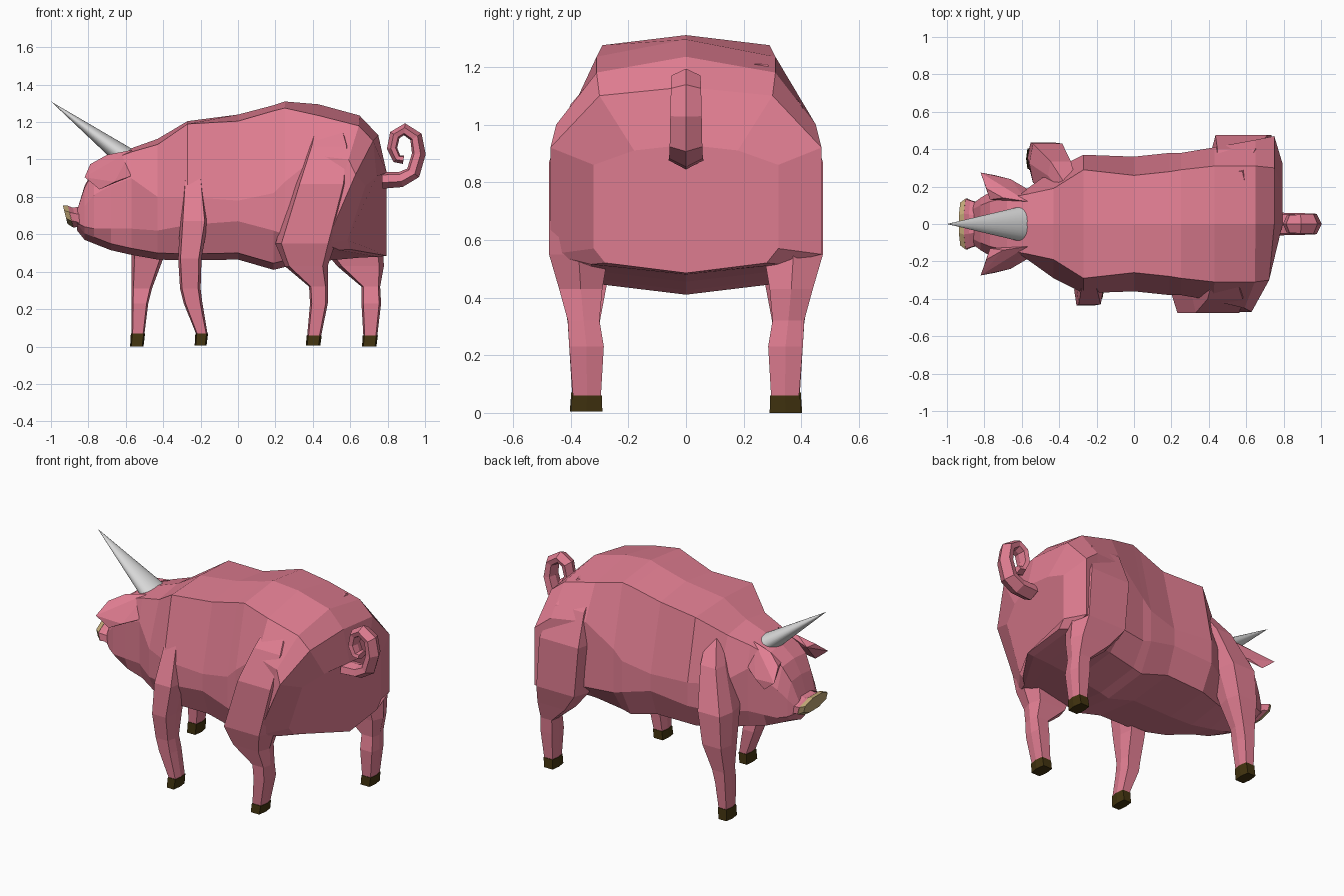
import bpy, bmesh, math
from mathutils import Vector


def material(name, rgb):
    m = bpy.data.materials.new(name)
    m.diffuse_color = (*rgb, 1)
    return m


PINK = material("pink skin", (0.76, 0.21, 0.29))
BROWN = material("dark brown hoof", (0.055, 0.034, 0.005))
TAN = material("tan snout", (0.52, 0.38, 0.18))
GREY = material("pale grey horn", (0.70, 0.70, 0.70))


def finish(bm, name, mat):
    bmesh.ops.recalc_face_normals(bm, faces=bm.faces[:])
    me = bpy.data.meshes.new(name)
    bm.to_mesh(me)
    bm.free()
    me.materials.append(mat)
    ob = bpy.data.objects.new(name, me)
    bpy.context.collection.objects.link(ob)
    return ob


def loft(name, rings, mat):
    """Skin a list of equal-length point rings, capped at both ends."""
    bm = bmesh.new()
    vs = [[bm.verts.new(p) for p in r] for r in rings]
    n = len(vs[0])
    for a, b in zip(vs, vs[1:]):
        for i in range(n):
            j = (i + 1) % n
            bm.faces.new((a[i], a[j], b[j], b[i]))
    bm.faces.new(vs[0])
    bm.faces.new(vs[-1])
    return finish(bm, name, mat)


# Body and head: x, top z, ridge width/z, side width, upper/lower side z, belly width, bottom z
stations = [
    (-0.86, 0.73, 0.08, 0.73, 0.11, 0.70, 0.66, 0.08, 0.62),
    (-0.82, 0.86, 0.10, 0.85, 0.14, 0.75, 0.64, 0.11, 0.57),
    (-0.77, 0.95, 0.12, 0.94, 0.17, 0.81, 0.63, 0.13, 0.55),
    (-0.68, 1.02, 0.14, 1.00, 0.18, 0.86, 0.63, 0.15, 0.515),
    (-0.57, 1.06, 0.16, 1.04, 0.19, 0.90, 0.63, 0.16, 0.49),
    (-0.43, 1.11, 0.19, 1.08, 0.29, 0.80, 0.62, 0.23, 0.465),
    (-0.27, 1.205, 0.29, 1.19, 0.37, 0.80, 0.65, 0.29, 0.46),
    (0.00, 1.24, 0.26, 1.205, 0.36, 0.78, 0.67, 0.30, 0.465),
    (0.19, 1.29, 0.28, 1.26, 0.38, 0.82, 0.62, 0.29, 0.41),
    (0.25, 1.31, 0.29, 1.275, 0.38, 0.88, 0.60, 0.29, 0.425),
    (0.43, 1.295, 0.31, 1.235, 0.41, 1.02, 0.60, 0.30, 0.455),
    (0.65, 1.235, 0.31, 1.18, 0.45, 1.00, 0.55, 0.33, 0.475),
    (0.75, 1.13, 0.30, 1.10, 0.47, 0.92, 0.55, 0.33, 0.48),
    (0.795, 0.93, 0.18, 0.91, 0.32, 0.86, 0.57, 0.28, 0.485),
]


def skew(x, y, z):
    """Pull the rump forward on the side whose hind leg steps forward."""
    if y < 0 and x > 0.4:
        x -= max(0, 1.2 - z) * -y * (x - 0.4) / 0.38
    return Vector((x, y, z))


rings = []
for x, zt, w1, z1, w, zu, zl, wb, zb in stations:
    half = [(w1, z1), (w, zu), (w, zl), (wb, zb + 0.035)]
    rings.append([skew(x, 0, zt)] + [skew(x, y, z) for y, z in half]
                 + [skew(x, 0, zb)] + [skew(x, -y, z) for y, z in reversed(half)])
loft("body", rings, PINK)


# Legs: six-sided rings of z, front x, back x, inner y, outer y
def leg_ring(s, z, xf, xb, yi, yo):
    d, m = xb - xf, (yi + yo) / 2
    return [Vector((xf + f * d, s * y, z)) for f, y in
            ((0, m), (0.1, yo), (0.88, yo), (1, m), (0.9, yi), (0.1, yi))]


def leg(name, s, table):
    rs = [leg_ring(s, *r) for r in table]
    loft(name, rs, PINK)
    _, xf, xb, yi, yo = table[-1]
    top = leg_ring(s, table[-1][0], xf - 0.003, xb + 0.003, yi - 0.003, yo + 0.003)
    loft(name + "_hoof", [top, leg_ring(s, 0.0 if s > 0 else 0.005, xf - 0.007, xb - 0.005,
                                        yi - 0.005, yo + 0.008)], BROWN)


hind_y = [(0.10, 0.28), (0.20, 0.40), (0.20, 0.475), (0.27, 0.475), (0.29, 0.44),
          (0.30, 0.41), (0.285, 0.405), (0.295, 0.392)]
hind_z = [1.21, 1.07, 0.87, 0.55, 0.43, 0.32, 0.23, 0.06]
near_x = [(0.41, 0.56), (0.37, 0.61), (0.30, 0.60), (0.20, 0.52), (0.25, 0.48),
          (0.38, 0.48), (0.385, 0.48), (0.37, 0.445)]
far_x = [(0.43, 0.60), (0.42, 0.68), (0.40, 0.755), (0.43, 0.775), (0.53, 0.78),
         (0.66, 0.76), (0.66, 0.765), (0.67, 0.745)]
for side, name, xs in ((-1, "hind_leg_right", near_x), (1, "hind_leg_left", far_x)):
    leg(name, side, [(z, *x, *y) for z, x, y in zip(hind_z, xs, hind_y)])

fore_y = [(0.12, 0.22), (0.18, 0.335), (0.22, 0.43), (0.27, 0.435), (0.30, 0.41),
          (0.29, 0.405), (0.30, 0.395)]
fore_z = [1.08, 0.92, 0.67, 0.47, 0.31, 0.23, 0.07]
near_x = [(-0.28, -0.22), (-0.29, -0.19), (-0.31, -0.16), (-0.32, -0.195),
          (-0.31, -0.20), (-0.29, -0.19), (-0.225, -0.163)]
far_x = [(-0.38, -0.30), (-0.46, -0.32), (-0.56, -0.36), (-0.57, -0.40),
         (-0.57, -0.46), (-0.57, -0.48), (-0.57, -0.50)]
for side, name, xs in ((-1, "front_leg_right", near_x), (1, "front_leg_left", far_x)):
    leg(name, side, [(z, *x, *y) for z, x, y in zip(fore_z, xs, fore_y)])


# Snout and its tan end plate
def snout_ring(x, z, ry, rz):
    pts = []
    for k in range(8):
        a = math.pi / 8 + k * math.pi / 4
        dz = rz * math.sin(a) * 1.08
        pts.append(Vector((x - 0.25 * dz, ry * math.cos(a) * 1.08, z + dz)))
    return pts


loft("snout", [snout_ring(-0.82, 0.67, 0.11, 0.08), snout_ring(-0.87, 0.69, 0.125, 0.052),
               snout_ring(-0.897, 0.695, 0.135, 0.058)], PINK)
loft("snout_plate", [snout_ring(-0.895, 0.695, 0.136, 0.059),
                     snout_ring(-0.924, 0.705, 0.115, 0.05)], TAN)

# Ears: thin hulls hanging outward and forward
ear = [(-0.57, 0.12, 1.05), (-0.70, 0.14, 1.025), (-0.77, 0.13, 0.97), (-0.79, 0.19, 0.975),
       (-0.82, 0.275, 0.905), (-0.74, 0.26, 0.84), (-0.66, 0.24, 0.88), (-0.575, 0.19, 0.91)]
for s, name in ((-1, "ear_right"), (1, "ear_left")):
    bm = bmesh.new()
    for x, y, z in ear:
        bm.verts.new((x, s * y, z))
    bmesh.ops.convex_hull(bm, input=bm.verts[:])
    finish(bm, name, PINK)

# Horn: smooth flattened cone sunk into the forehead
tip, axis = Vector((-1.0, 0, 1.31)), Vector((0.80, 0, -0.60)).normalized()
up = Vector((0.60, 0, 0.80)).normalized()


def horn_ring(d):
    c = tip + axis * d
    return [c + up * (0.115 * d * math.sin(a)) + Vector((0, 0.19 * d * math.cos(a), 0))
            for a in (k * math.tau / 32 for k in range(32))]


horn = loft("horn", [horn_ring(0.002), horn_ring(0.53)], GREY)
bpy.context.view_layer.objects.active = horn
horn.select_set(True)
bpy.ops.object.shade_smooth_by_angle()

# Curly tail: six-sided section swept along a spiral
path = [(0.77, 0.89), (0.87, 0.895), (0.935, 0.93), (0.965, 1.03), (0.95, 1.12), (0.89, 1.16),
        (0.84, 1.13), (0.825, 1.06), (0.85, 1.005), (0.885, 1.0)]
path = [Vector((x, 0, z)) for x, z in path]
rings = []
for i, p in enumerate(path):
    t = (path[min(i + 1, len(path) - 1)] - path[max(i - 1, 0)]).normalized()
    n = Vector((t.z, 0, -t.x))
    f = i / (len(path) - 1)
    ry, rn = 0.064 - 0.02 * f, 0.046 - 0.022 * f
    rings.append([p + n * (rn * a) + Vector((0, ry * b, 0)) for a, b in
                  ((1, 0), (0.3, 0.95), (-0.6, 0.8), (-0.9, 0), (-0.6, -0.8), (0.3, -0.95))])
loft("tail", rings, PINK)
